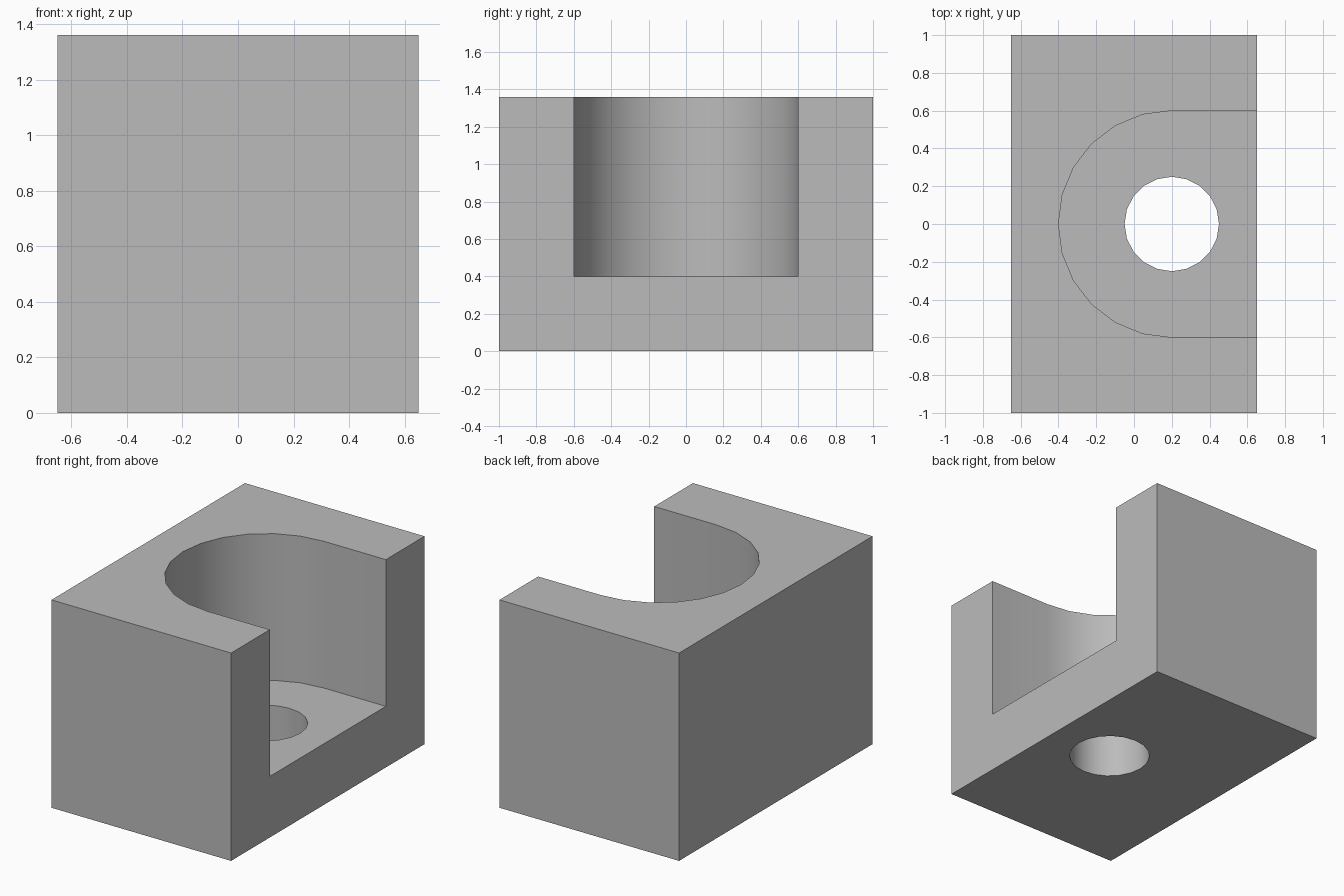
import bpy
import bmesh
from math import sin, cos, pi, radians

default_cube = bpy.data.objects.get("Cube")
if default_cube:
    bpy.data.objects.remove(default_cube, do_unlink=True)

HALF_X, HALF_Y, HEIGHT = 0.65, 1.0, 1.36
FLOOR = 0.4
CENTRE_X = 0.2
POCKET_R, HOLE_R = 0.6, 0.25

grey = bpy.data.materials.new("plain grey")
grey.use_nodes = True
colour = (0.5, 0.5, 0.5, 1)
grey.diffuse_color = colour
grey.node_tree.nodes["Principled BSDF"].inputs["Base Color"].default_value = colour


def prism(name, outline, bottom, top):
    """Extrude a counter-clockwise outline from bottom to top."""
    bm = bmesh.new()
    base = bm.faces.new([bm.verts.new((x, y, bottom)) for x, y in outline])
    extruded = bmesh.ops.extrude_face_region(bm, geom=[base], use_keep_orig=True)
    lifted = [v for v in extruded["geom"] if isinstance(v, bmesh.types.BMVert)]
    bmesh.ops.translate(bm, verts=lifted, vec=(0, 0, top - bottom))
    bmesh.ops.recalc_face_normals(bm, faces=bm.faces)
    mesh = bpy.data.meshes.new(name)
    bm.to_mesh(mesh)
    bm.free()
    mesh.materials.append(grey)
    obj = bpy.data.objects.new(name, mesh)
    bpy.context.collection.objects.link(obj)
    return obj


def arc(radius, start, sweep, steps, count):
    angles = [start + sweep * i / steps for i in range(count)]
    return [(CENTRE_X + radius * cos(a), radius * sin(a)) for a in angles]


# Solid block
block = prism("block", [(-HALF_X, -HALF_Y), (HALF_X, -HALF_Y),
                        (HALF_X, HALF_Y), (-HALF_X, HALF_Y)], 0, HEIGHT)

# Round-backed pocket, open at the top and the right-hand end of x
pocket_outline = arc(POCKET_R, pi / 2, pi, 12, 13)
pocket_outline += [(HALF_X + 0.2, -POCKET_R), (HALF_X + 0.2, POCKET_R)]
pocket = prism("pocket_cutter", pocket_outline, FLOOR, HEIGHT + 0.2)

# Round hole through the floor
hole = prism("hole_cutter", arc(HOLE_R, 0, 2 * pi, 20, 20), -0.2, FLOOR + 0.2)

# Cut both shapes out of the block
bpy.ops.object.select_all(action="DESELECT")
block.select_set(True)
bpy.context.view_layer.objects.active = block
for cutter in (pocket, hole):
    cutter.hide_render = True
    cut = block.modifiers.new(cutter.name, "BOOLEAN")
    cut.operation = "DIFFERENCE"
    cut.solver = "EXACT"
    cut.object = cutter
    bpy.ops.object.modifier_apply(modifier=cut.name)
    bpy.data.objects.remove(cutter, do_unlink=True)

# Smooth round walls, crisp corners
bpy.ops.object.shade_smooth_by_angle(angle=radians(30))
